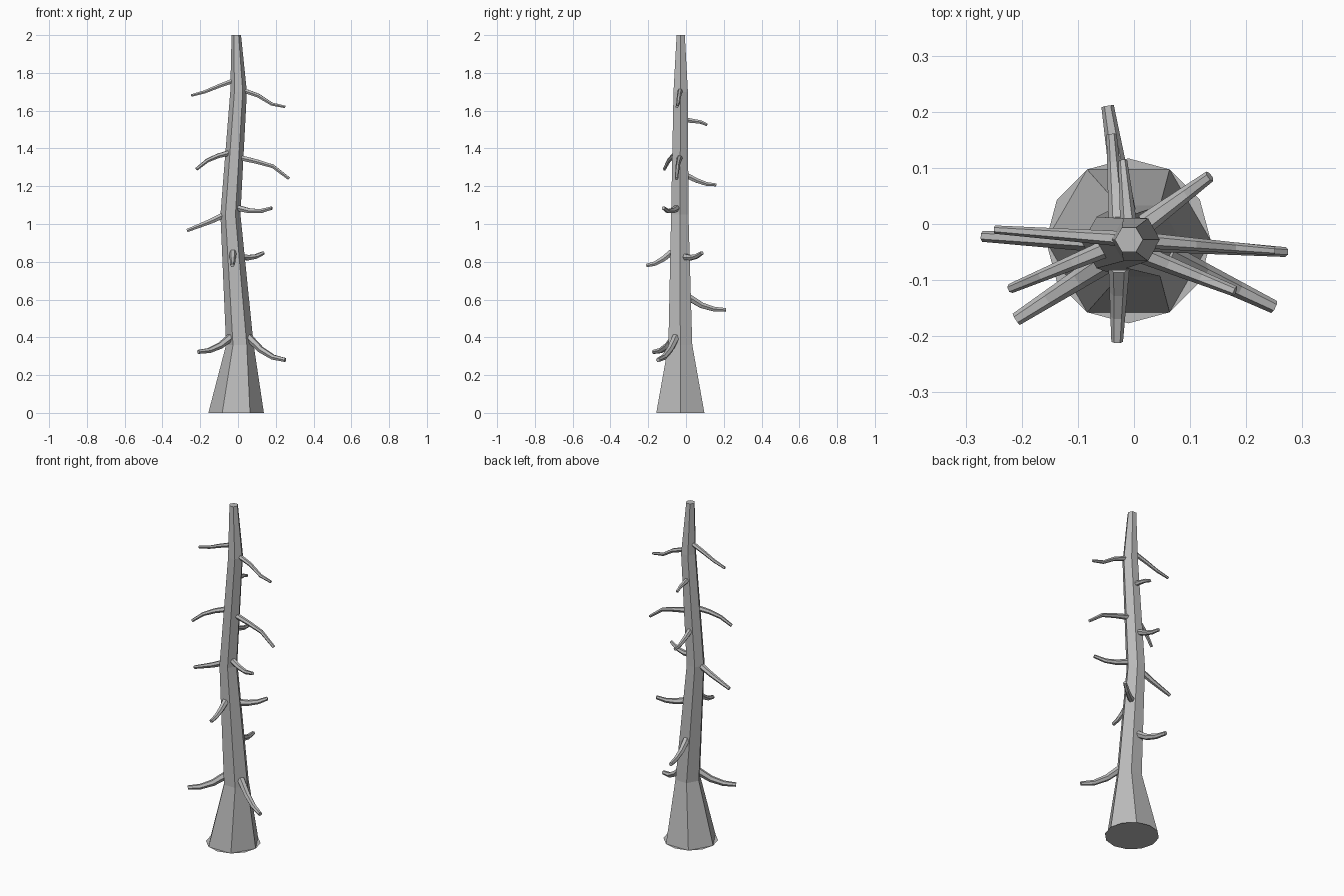
import bpy, bmesh, math
from mathutils import Vector

if "Cube" in bpy.data.objects:
    bpy.data.objects.remove(bpy.data.objects["Cube"])

# One plain grey for the whole tree
bark = bpy.data.materials.new("grey bark")
bark.use_nodes = True
bark.diffuse_color = (0.5, 0.5, 0.5, 1)
bark.node_tree.nodes["Principled BSDF"].inputs["Base Color"].default_value = (0.5, 0.5, 0.5, 1)

SIDES = 6
UP = Vector((0, 0, 1))


def ring(bm, center, side, up, radius, count=SIDES):
    """Add a polygon of vertices around a centre, in the plane of side and up."""
    verts = []
    for i in range(count):
        a = math.tau * i / count
        verts.append(bm.verts.new(center + radius * (side * math.cos(a) + up * math.sin(a))))
    return verts


def loft(bm, rings):
    """Join neighbouring rings with quads."""
    for low, high in zip(rings, rings[1:]):
        for i in range(SIDES):
            j = (i + 1) % SIDES
            bm.faces.new((low[i], low[j], high[j], high[i]))


def finish(bm, name):
    bmesh.ops.recalc_face_normals(bm, faces=bm.faces)
    mesh = bpy.data.meshes.new(name)
    bm.to_mesh(mesh)
    bm.free()
    mesh.materials.append(bark)
    obj = bpy.data.objects.new(name, mesh)
    bpy.context.collection.objects.link(obj)
    return obj


# Trunk: flared, gently bent hexagonal column (centre, radius)
trunk = [
    (Vector((-0.01, -0.03, 0)), 0.147),
    (Vector((0.01, -0.03, 0.36)), 0.073),
    (Vector((-0.04, -0.033, 1.05)), 0.053),
    (Vector((0.003, -0.028, 1.7)), 0.044),
    (Vector((-0.009, -0.028, 2)), 0.025),
]
X, Y = Vector((1, 0, 0)), Vector((0, 1, 0))
bm = bmesh.new()
rings = [ring(bm, c, X, Y, r) for c, r in trunk]
loft(bm, rings)
bm.faces.new(rings[-1])
finish(bm, "trunk")

# Base: flat twelve-sided disc closing the foot of the trunk
bm = bmesh.new()
bm.faces.new(ring(bm, trunk[0][0], X, -Y, trunk[0][1], SIDES * 2))
finish(bm, "trunk_base")


def trunk_at(z):
    """Centre and radius of the trunk at a height."""
    for (a, ra), (b, rb) in zip(trunk, trunk[1:]):
        if z <= b.z:
            t = (z - a.z) / (b.z - a.z)
            return a.lerp(b, t), ra + (rb - ra) * t


def branch(name, x, y, heights):
    """Tapered bent twig from the trunk to a tip, with evenly spaced heights."""
    center, r = trunk_at(heights[0])
    tip = Vector((x, y, center.z))
    out = (tip - center).normalized()
    root = center + out * r * 0.75
    last = len(heights) - 1
    points = []
    for i, z in enumerate(heights):
        p = root.lerp(tip, i / last)
        p.z = z
        points.append(p)
    side = out.cross(UP)
    size = 0.024 - 0.006 * heights[0]
    bm = bmesh.new()
    rings = []
    for i, p in enumerate(points):
        along = (points[min(i + 1, last)] - points[max(i - 1, 0)]).normalized()
        rings.append(ring(bm, p, side, side.cross(along), size * (1 - 0.45 * i / last)))
    loft(bm, rings)
    bm.faces.new(rings[0])
    bm.faces.new(rings[-1])
    finish(bm, name)


# Branches: tip position and heights from root to tip
branch("low_right_branch", -0.21, -0.17, (0.4, 0.355, 0.33, 0.323))
branch("low_left_branch", 0.25, -0.148, (0.4, 0.335, 0.295, 0.28))
branch("low_back_branch", -0.047, 0.21, (0.61, 0.57, 0.55, 0.545))
branch("front_branch", -0.03, -0.21, (0.85, 0.815, 0.79, 0.78))
branch("back_left_branch", 0.135, 0.085, (0.825, 0.822, 0.828, 0.847))
branch("middle_right_branch", -0.27, -0.022, (1.045, 1.015, 0.99, 0.965))
branch("middle_left_branch", 0.18, -0.12, (1.085, 1.07, 1.068, 1.085))
branch("middle_back_branch", -0.04, 0.16, (1.255, 1.23, 1.212, 1.207))
branch("upper_right_branch", -0.22, -0.115, (1.375, 1.36, 1.335, 1.29))
branch("upper_left_branch", 0.27, -0.05, (1.35, 1.33, 1.305, 1.24))
branch("upper_back_branch", -0.02, 0.112, (1.55, 1.545, 1.54, 1.525))
branch("top_right_branch", -0.248, -0.01, (1.757, 1.73, 1.7, 1.68))
branch("top_left_branch", 0.25, -0.048, (1.705, 1.68, 1.635, 1.62))
